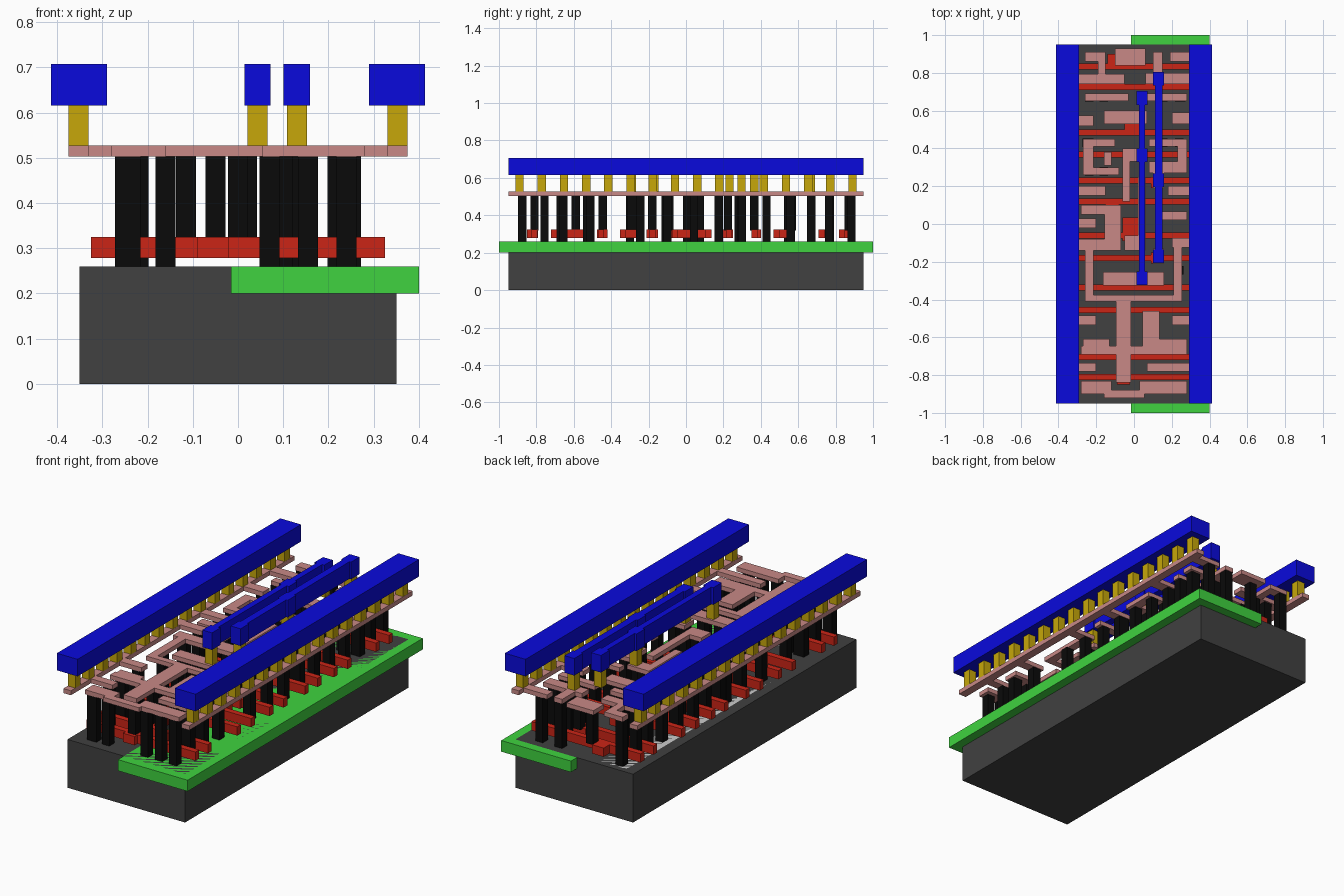
import bpy, bmesh


def boxes(name, rects, z0, z1, color):
    """One object holding a box for each (x0, x1, y0, y1) rectangle."""
    bm = bmesh.new()
    for x0, x1, y0, y1 in rects:
        r = bmesh.ops.create_cube(bm, size=1)
        for v in r["verts"]:
            v.co.x = x0 + (v.co.x + 0.5) * (x1 - x0)
            v.co.y = y0 + (v.co.y + 0.5) * (y1 - y0)
            v.co.z = z0 + (v.co.z + 0.5) * (z1 - z0)
    me = bpy.data.meshes.new(name)
    bm.to_mesh(me)
    bm.free()
    ob = bpy.data.objects.new(name, me)
    bpy.context.collection.objects.link(ob)
    mat = bpy.data.materials.get(str(color)) or bpy.data.materials.new(str(color))
    mat.diffuse_color = (*color, 1)
    me.materials.append(mat)
    return ob


def squares(points, w):
    return [(x - w / 2, x + w / 2, y - w / 2, y + w / 2) for x, y in points]


GREY, GREEN, RED = (0.052, 0.052, 0.052), (0.05, 0.65, 0.05), (0.6, 0.018, 0.008)
BLACK, PINK = (0.003, 0.003, 0.003), (0.58, 0.25, 0.24)
GOLD, BLUE, PALE = (0.57, 0.39, 0.003), (0.003, 0.003, 0.72), (0.7, 0.7, 0.7)

# Base block, well and active areas share one flush top
boxes("substrate", [(-0.35, 0.35, -0.95, 0.95)], 0, 0.26, GREY)
boxes("well", [(-0.015, 0.40, -1, 1)], 0.2, 0.26, GREEN)
boxes("active_area", [(-0.29, -0.08, -0.92, 0.92), (0.06, 0.29, -0.92, 0.92)],
      0.2, 0.26, PALE)

# Gate bars with wider contact pads
gate_y = [0.835, 0.725, 0.485, 0.367, 0.23, 0.12,
          -0.06, -0.18, -0.337, -0.455, -0.705, -0.81]
gates = [(-0.325, 0.325, y - 0.016, y + 0.016) for y in gate_y]
pads = [(-0.14, -0.07, 0.82, 0.90), (0.06, 0.14, 0.71, 0.77), (-0.05, 0.05, 0.485, 0.58),
        (-0.06, 0.05, 0.35, 0.40), (0.09, 0.15, 0.19, 0.25), (-0.15, -0.08, 0.06, 0.126),
        (-0.06, 0.02, -0.09, 0.035), (0.09, 0.16, -0.21, -0.15), (-0.05, 0.15, -0.35, -0.26),
        (-0.09, -0.02, -0.475, -0.42), (-0.09, -0.02, -0.63, -0.55),
        (-0.09, -0.02, -0.72, -0.63), (-0.09, -0.02, -0.85, -0.79)]
boxes("gates", gates + pads, 0.278, 0.325, RED)

# Wiring layer: rails, then left, middle and right tracks
rails = [(s * 0.3525 - 0.0225, s * 0.3525 + 0.0225, -0.95, 0.95) for s in (-1, 1)]
left = [(-0.26, -0.15, 0.86, 0.91), (-0.19, -0.15, 0.79, 0.91), (-0.37, -0.05, 0.74, 0.795),
        (-0.26, -0.03, 0.65, 0.69), (-0.37, -0.215, 0.52, 0.575), (-0.27, -0.10, 0.41, 0.45),
        (-0.27, -0.215, 0.26, 0.45), (-0.27, -0.08, 0.26, 0.30), (-0.37, -0.15, 0.15, 0.20),
        (-0.28, -0.14, 0.05, 0.10), (-0.37, -0.20, -0.02, 0.03), (-0.29, -0.07, -0.14, -0.08),
        (-0.26, -0.215, -0.41, -0.12), (-0.37, -0.20, -0.535, -0.485),
        (-0.27, -0.13, -0.69, -0.61), (-0.37, -0.20, -0.78, -0.735),
        (-0.28, -0.12, -0.90, -0.83)]
middle = [(-0.10, 0.06, 0.84, 0.93), (-0.16, 0.07, 0.53, 0.60), (-0.06, 0.07, 0.33, 0.40),
          (-0.16, -0.12, 0.31, 0.38), (-0.06, -0.02, 0.12, 0.33), (-0.155, -0.07, -0.08, 0.10),
          (0.02, 0.06, -0.10, 0.25), (-0.05, 0.06, -0.14, -0.06), (-0.165, 0.16, -0.325, -0.255),
          (-0.26, 0.25, -0.41, -0.375), (-0.095, -0.015, -0.84, -0.41),
          (0.045, 0.135, -0.65, -0.46), (-0.28, 0.28, -0.69, -0.645),
          (-0.16, 0.055, -0.92, -0.88)]
right = [(0.10, 0.15, 0.74, 0.91), (0.19, 0.37, 0.86, 0.91), (0.06, 0.29, 0.74, 0.80),
         (0.06, 0.28, 0.65, 0.69), (0.20, 0.37, 0.53, 0.59), (0.08, 0.28, 0.41, 0.45),
         (0.23, 0.28, 0.27, 0.45), (0.08, 0.28, 0.27, 0.33), (0.10, 0.16, 0.19, 0.27),
         (0.18, 0.37, 0.15, 0.20), (0.15, 0.28, 0.02, 0.065), (0.20, 0.37, -0.125, -0.075),
         (0.10, 0.16, -0.21, -0.13), (0.21, 0.255, -0.41, -0.12), (0.20, 0.37, -0.535, -0.485),
         (0.13, 0.28, -0.69, -0.61), (0.07, 0.37, -0.78, -0.735), (0.03, 0.28, -0.90, -0.83)]
boxes("wiring", rails + left + middle + right, 0.503, 0.527, PINK)

# Tall contact pillars under the wiring
left_y = [0.885, 0.765, 0.67, 0.545, 0.43, 0.28, 0.175, 0.075, 0.005, -0.11,
          -0.30, -0.51, -0.655, -0.757, -0.875]
right_y = [0.885, 0.765, 0.67, 0.56, 0.43, 0.30, 0.175, 0.043, -0.10,
           -0.245, -0.51, -0.655, -0.757, -0.875]
pillars = [(-0.237, y) for y in left_y] + [(0.24, y) for y in right_y]
pillars += [(-0.25, 0.43), (-0.25, 0.075), (-0.25, -0.11), (-0.25, -0.875), (-0.22, -0.655),
            (0.25, 0.765), (0.25, 0.67), (0.25, -0.655), (0.22, 0.175), (0.22, -0.757)]
pillars += [(-0.16, y) for y in (0.767, 0.67, 0.28, -0.11, -0.655, -0.875)]
pillars += [(0.155, y) for y in (0.768, 0.67, 0.43, 0.295, -0.67, -0.757, -0.875)]
pillars += [(0.07, -0.875), (0.10, -0.53), (0.125, 0.885)]
boxes("pillars", squares(pillars, 0.044), 0.26, 0.505, BLACK)
gate_contacts = [(-0.05, 0.87), (0.02, 0.565), (0.0, 0.365), (0.13, 0.225), (-0.115, 0.075),
                 (0.0, -0.09), (0.13, -0.18), (0.0, -0.29), (0.10, -0.29), (-0.05, -0.445),
                 (-0.05, -0.59), (-0.05, -0.655), (-0.05, -0.81), (0.10, 0.765)]
boxes("gate_contacts", squares(gate_contacts, 0.044), 0.32, 0.505, BLACK)

# Short posts carrying the top bars
posts = [(s * 0.3525, -0.89 + 0.1187 * i) for s in (-1, 1) for i in range(16)]
tracks = [(0.043, 0.033, (0.667, 0.365, -0.288)), (0.13, 0.04, (0.77, 0.232, -0.17))]
posts += [(x, y) for x, w, ys in tracks for y in ys]
boxes("posts", squares(posts, 0.044), 0.525, 0.617, GOLD)

# Top power rails and the two inner tracks with widened pads
boxes("power_rails", [(s * 0.3515 - 0.0615, s * 0.3515 + 0.0615, -0.95, 0.95)
                      for s in (-1, 1)], 0.615, 0.707, BLUE)
inner = []
for x, w, ys in tracks:
    inner.append((x - w / 2, x + w / 2, min(ys) - 0.03, max(ys) + 0.03))
    inner += [(x - 0.029, x + 0.029, y - 0.036, y + 0.036) for y in ys]
boxes("inner_tracks", inner, 0.615, 0.707, BLUE)
